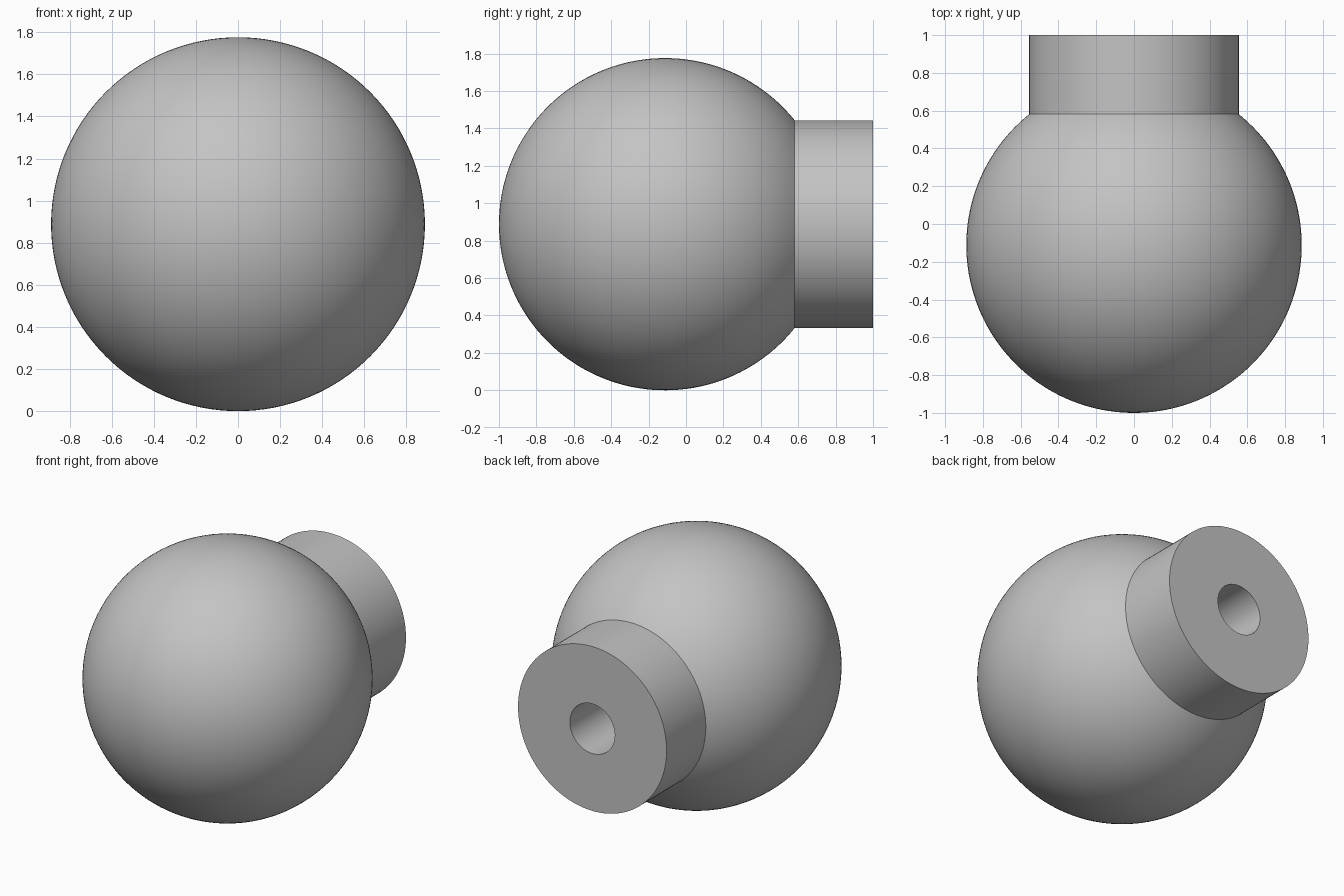
import bpy, bmesh
from math import sin, cos, asin, pi, radians
from mathutils import Vector

cube = bpy.data.objects.get("Cube")
if cube:
    bpy.data.objects.remove(cube, do_unlink=True)

BALL_R, NECK_R, BORE_R = 0.888, 0.555, 0.168
BALL_Y, END_Y, BORE_END_Y = -0.112, 1.0, 0.17
ARC_STEPS, SIDES = 64, 128

grey = bpy.data.materials.new("plain_grey")
grey.use_nodes = True
colour = (0.55, 0.55, 0.55, 1)
grey.diffuse_color = colour
grey.node_tree.nodes["Principled BSDF"].inputs["Base Color"].default_value = colour

# Half outline (radius, y): ball arc, neck, end face, blind bore
sweep = pi - asin(NECK_R / BALL_R)
profile = []
for i in range(ARC_STEPS + 1):
    a = sweep * i / ARC_STEPS
    profile.append((BALL_R * sin(a), BALL_Y - BALL_R * cos(a)))
profile += [(NECK_R, END_Y), (BORE_R, END_Y), (BORE_R, BORE_END_Y), (0, BORE_END_Y)]

# Turn the outline around the y axis
bm = bmesh.new()
verts = [bm.verts.new((r, y, BALL_R)) for r, y in profile]
edges = [bm.edges.new(pair) for pair in zip(verts, verts[1:])]
bmesh.ops.spin(bm, geom=verts + edges, cent=Vector((0, 0, BALL_R)),
               axis=Vector((0, 1, 0)), angle=2 * pi, steps=SIDES)
bmesh.ops.remove_doubles(bm, verts=bm.verts[:], dist=0.0001)
bmesh.ops.recalc_face_normals(bm, faces=bm.faces[:])

mesh = bpy.data.meshes.new("ball_knob")
bm.to_mesh(mesh)
bm.free()
mesh.materials.append(grey)
knob = bpy.data.objects.new("ball_knob", mesh)
bpy.context.collection.objects.link(knob)

bpy.ops.object.select_all(action="DESELECT")
knob.select_set(True)
bpy.context.view_layer.objects.active = knob
bpy.ops.object.shade_smooth_by_angle(angle=radians(25))
